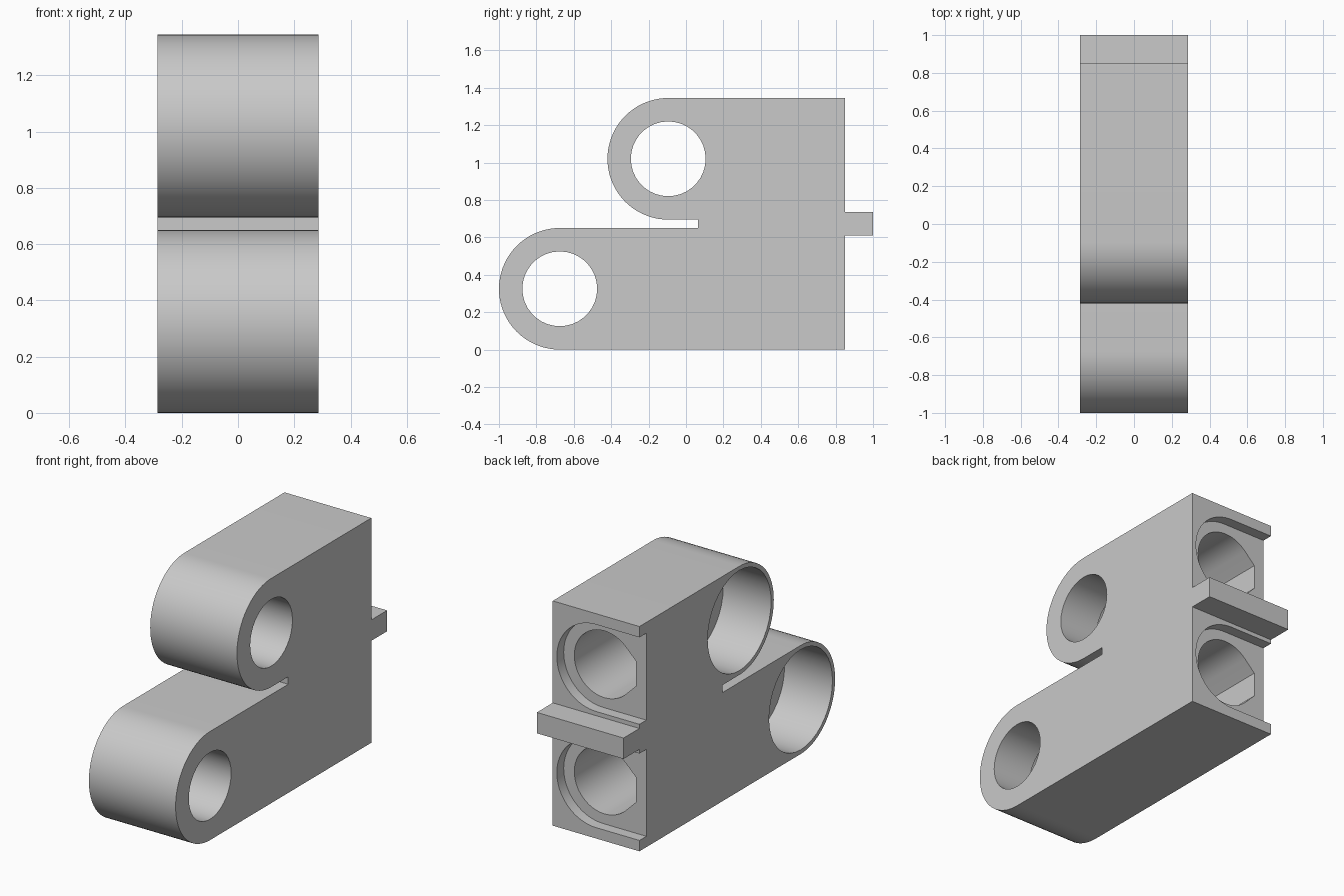
import bpy
import bmesh
from math import cos, sin, radians

cube = bpy.data.objects.get("Cube")
if cube:
    bpy.data.objects.remove(cube, do_unlink=True)

HALF = 0.287              # half the housing width
BACK = 0.85               # rear face
RECESS = BACK - 0.065     # floor of the rear recesses
LOBES = [(-0.675, 0.325, 0.325), (-0.095, 1.02, 0.325)]   # y, z, radius

grey = bpy.data.materials.new("light grey")
grey.use_nodes = True
grey.diffuse_color = (0.585, 0.585, 0.585, 1)
grey.node_tree.nodes["Principled BSDF"].inputs["Base Color"].default_value = (0.585, 0.585, 0.585, 1)


def arc(u, v, r, start, end, steps=36):
    angles = [radians(start + (end - start) * i / steps) for i in range(steps + 1)]
    return [(u + r * cos(a), v + r * sin(a)) for a in angles]


def prism(name, outline, axis, low, high):
    """Extrude a 2D outline, drawn in (y, z) or (x, z), along the x or y axis."""
    def place(u, v, w):
        return (w, u, v) if axis == "x" else (u, w, v)
    bm = bmesh.new()
    rings = [[bm.verts.new(place(u, v, w)) for u, v in outline] for w in (low, high)]
    for ring in rings:
        bm.faces.new(ring)
    count = len(outline)
    for i in range(count):
        j = (i + 1) % count
        bm.faces.new((rings[0][i], rings[0][j], rings[1][j], rings[1][i]))
    bmesh.ops.recalc_face_normals(bm, faces=bm.faces)
    mesh = bpy.data.meshes.new(name)
    bm.to_mesh(mesh)
    bm.free()
    mesh.materials.append(grey)
    obj = bpy.data.objects.new(name, mesh)
    bpy.context.collection.objects.link(obj)
    return obj


def cut(target, cutter):
    cutter.hide_render = True
    mod = target.modifiers.new("cut", "BOOLEAN")
    mod.operation = "DIFFERENCE"
    mod.solver = "EXACT"
    mod.object = cutter
    bpy.context.view_layer.objects.active = target
    bpy.ops.object.modifier_apply(modifier=mod.name)
    bpy.data.objects.remove(cutter, do_unlink=True)


# Housing: two staggered round-nosed lobes, the slot between them and the rear tab
lower, upper = LOBES
side = [(BACK, 0), (BACK, 0.61), (1, 0.61), (1, 0.735), (BACK, 0.735), (BACK, 1.345)]
side += arc(*upper, 90, 270) + [(0.065, 0.695), (0.065, 0.65)] + arc(*lower, 90, 270)
housing = prism("housing", side, "x", -HALF, HALF)

for y, z, r in LOBES:
    # Stepped side bore: narrow on the model's left (+x), wide on its right (-x)
    cut(housing, prism("narrow_bore", arc(y, z, 0.2, 0, 360)[:-1], "x", -0.1, 0.4))
    cut(housing, prism("wide_bore", arc(y, z, 0.3, 0, 360)[:-1], "x", -0.4, 0.03))
    # Shallow U-shaped recess in the rear, open to the -x side
    recess = arc(0, z, 0.26, -90, 90) + [(-0.4, z + 0.26), (-0.4, z - 0.26)]
    cut(housing, prism("rear_recess", recess, "y", RECESS, 0.95))
    # Deep blind hole with a blunt teardrop outline
    hole = arc(-0.01, z, 0.2, -135, 135) + [(-0.22, z + 0.073), (-0.22, z - 0.073)]
    cut(housing, prism("rear_hole", hole, "y", 0.225, 0.9))

# Smooth curved walls, crisp edges
bpy.ops.object.select_all(action="DESELECT")
housing.select_set(True)
bpy.context.view_layer.objects.active = housing
bpy.ops.object.shade_smooth_by_angle(angle=radians(30))
